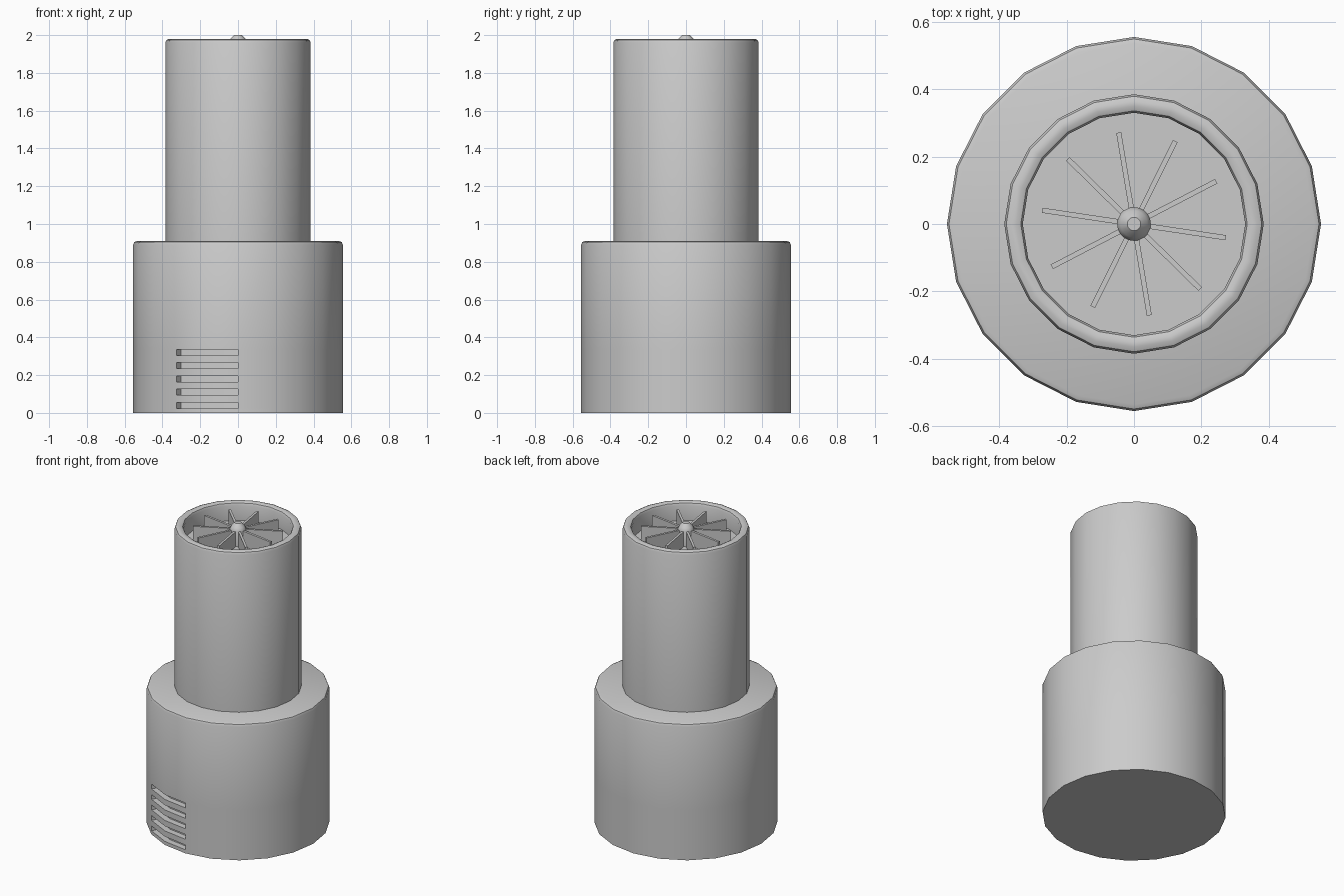
import bpy, bmesh, math
from mathutils import Vector

if "Cube" in bpy.data.objects:
    bpy.data.objects.remove(bpy.data.objects["Cube"])

SIDES = 20


def lathe(name, profile, sides=SIDES, pick_inset=None, depth=0.0):
    """Revolve (radius, z) points about z; optionally recess picked wall faces."""
    bm = bmesh.new()
    rings = []
    for r, z in profile:
        if r == 0:
            rings.append([bm.verts.new((0, 0, z))])
        else:
            rings.append([bm.verts.new((r * math.cos(2 * math.pi * i / sides),
                                        r * math.sin(2 * math.pi * i / sides), z))
                          for i in range(sides)])
    recessed = []
    for k, (a, b) in enumerate(zip(rings, rings[1:])):
        for i in range(sides):
            j = (i + 1) % sides
            if len(a) == 1:
                f = bm.faces.new((a[0], b[j], b[i]))
            elif len(b) == 1:
                f = bm.faces.new((a[i], a[j], b[0]))
            else:
                f = bm.faces.new((a[i], a[j], b[j], b[i]))
            if pick_inset and pick_inset(k, i):
                recessed.append(f)
    if recessed:
        geom = bmesh.ops.extrude_face_region(bm, geom=recessed)["geom"]
        for v in [g for g in geom if isinstance(g, bmesh.types.BMVert)]:
            r = Vector((v.co.x, v.co.y)).length
            v.co.x *= (r - depth) / r
            v.co.y *= (r - depth) / r
        left = [f for f in recessed if f.is_valid]
        if left:
            bmesh.ops.delete(bm, geom=left, context='FACES')
    return finish(name, bm)


def finish(name, bm):
    bmesh.ops.recalc_face_normals(bm, faces=bm.faces)
    mesh = bpy.data.meshes.new(name)
    bm.to_mesh(mesh)
    bm.free()
    obj = bpy.data.objects.new(name, mesh)
    bpy.context.collection.objects.link(obj)
    bpy.ops.object.select_all(action='DESELECT')
    obj.select_set(True)
    bpy.context.view_layer.objects.active = obj
    bpy.ops.object.shade_smooth_by_angle(angle=math.radians(30))
    return obj


# Wide base with five vent slots sunk into two wall segments at the front left
R = 0.555
profile = [(0, 0), (R, 0)]
for n in range(5):
    z = 0.04 + 0.07 * n
    profile += [(R, z - 0.016), (R, z + 0.016)]
profile += [(R, 0.89), (0.549, 0.904), (0.535, 0.91), (0, 0.91)]
lathe("base", profile,
      pick_inset=lambda k, i: k in (2, 4, 6, 8, 10) and i in (13, 14), depth=0.04)

# Upper tube with a rounded rim and recessed floor
FLOOR = 1.86
lathe("tube", [(0, 0.9), (0.385, 0.9), (0.385, 1.96), (0.379, 1.974), (0.365, 1.98),
               (0.35, 1.98), (0.336, 1.974), (0.33, 1.96), (0.33, FLOOR), (0, FLOOR)])

# Fan hub
lathe("fan_hub", [(0, FLOOR), (0.05, FLOOR), (0.05, 1.96), (0.04, 1.98),
                  (0.02, 2.0), (0, 2.0)])

# Ten thin radial fan blades
bm = bmesh.new()
for n in range(10):
    a = math.radians(-8.5 + 36 * n)
    d, s = Vector((math.cos(a), math.sin(a), 0)), Vector((-math.sin(a), math.cos(a), 0))
    for v in bmesh.ops.create_cube(bm, size=1)["verts"]:
        x, y, z = v.co
        v.co = (d * (0.155 + x * 0.24) + s * (y * 0.015)
                + Vector((0, 0, FLOOR + (z + 0.5) * 0.1)))
finish("fan_blades", bm)
